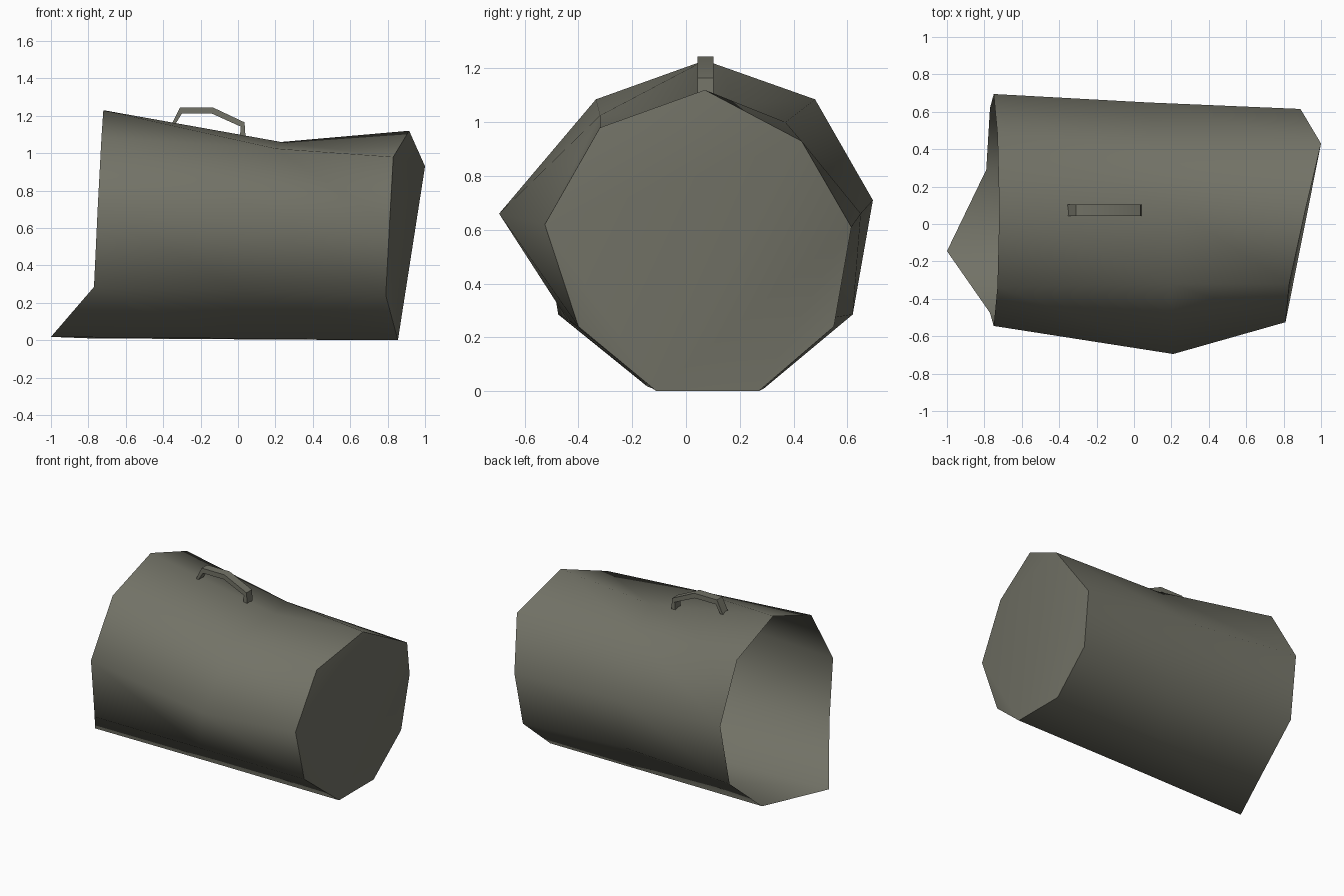
import bpy, bmesh

if "Cube" in bpy.data.objects:
    bpy.data.objects.remove(bpy.data.objects["Cube"])

mat = bpy.data.materials.new("dull olive metal")
mat.diffuse_color = (0.17, 0.17, 0.135, 1)
mat.use_nodes = True
mat.node_tree.nodes["Principled BSDF"].inputs["Base Color"].default_value = mat.diffuse_color


def finish(name, bm):
    bmesh.ops.recalc_face_normals(bm, faces=bm.faces)
    me = bpy.data.meshes.new(name)
    bm.to_mesh(me)
    bm.free()
    me.materials.append(mat)
    ob = bpy.data.objects.new(name, me)
    bpy.context.collection.objects.link(ob)
    return ob


# Nine-sided dented can lying on its side: open rim, dented middle, closed base
rim = [(-.72, .07, 1.23), (-.73, .48, 1.085), (-.75, .695, .71), (-.77, .62, .285), (-.79, .29, .01),
       (-1, -.145, .018), (-.77, -.475, .285), (-.75, -.545, .71), (-.73, -.335, 1.085)]
middle = [(.23, .07, 1.06), (.12, .37, 1.0), (.07, .65, .66), (.1, .53, .27), (.03, .28, .005),
          (-.06, -.125, .01), (.01, -.44, .265), (.21, -.695, .66), (.2, -.32, 1.025)]
base = [(.915, .07, 1.12), (1, .43, .93), (.89, .615, .61), (.87, .55, .24), (.855, .27, 0),
        (.855, -.11, 0), (.79, -.40, .24), (.81, -.525, .62), (.83, -.32, .98)]
bm = bmesh.new()
rings = [[bm.verts.new(p) for p in ring] for ring in (rim, middle, base)]
for a, b in zip(rings, rings[1:]):
    for i in range(9):
        # The creases run from each corner to the previous corner of the next ring
        bm.faces.new((a[i - 1], a[i], b[i - 1]))
        bm.faces.new((a[i], b[i], b[i - 1]))
# Slightly buckled base with a hard edge
for tri in ((0, 1, 8), (8, 1, 7), (7, 1, 5), (7, 5, 6), (1, 2, 5), (2, 4, 5), (2, 3, 4)):
    bm.faces.new([rings[2][i] for i in tri])
for f in bm.faces:
    f.smooth = True
for i in range(9):
    bm.edges.get((rings[2][i - 1], rings[2][i])).smooth = False
finish("can_body", bm)

# Bent strap handle on top: side profile of outer and inner lines, extruded across y
outer = [(-.355, 1.155), (-.31, 1.245), (-.135, 1.245), (.035, 1.165), (.04, 1.09)]
inner = [(-.335, 1.155), (-.30, 1.212), (-.14, 1.212), (.015, 1.142), (.01, 1.09)]
bm = bmesh.new()
faces = []
o = [bm.verts.new((x, .043, z)) for x, z in outer]
n = [bm.verts.new((x, .043, z)) for x, z in inner]
for i in range(4):
    faces.append(bm.faces.new((o[i], o[i + 1], n[i + 1], n[i])))
ext = bmesh.ops.extrude_face_region(bm, geom=faces, use_keep_orig=True)
bmesh.ops.translate(bm, vec=(0, .06, 0),
                    verts=[v for v in ext["geom"] if isinstance(v, bmesh.types.BMVert)])
# Smooth the gentle bends, keep the strap's edges hard
bmesh.ops.recalc_face_normals(bm, faces=bm.faces)
for f in bm.faces:
    f.smooth = True
for e in bm.edges:
    e.smooth = e.calc_face_angle(0) < 1.0
finish("handle", bm)
